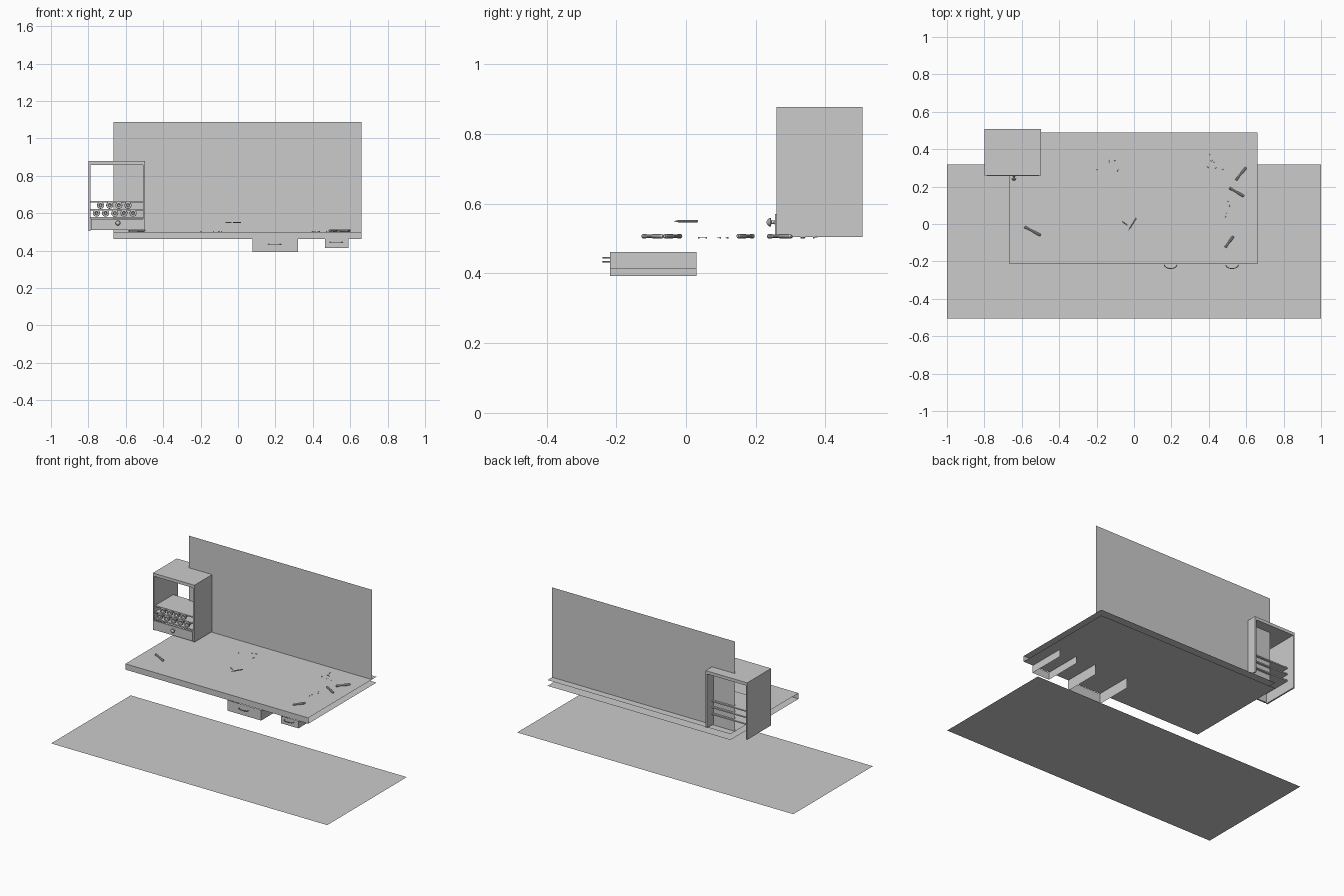
import bpy, bmesh, math, random
from mathutils import Vector

if "Cube" in bpy.data.objects:
    bpy.data.objects.remove(bpy.data.objects["Cube"])
random.seed(4)


def make(name, bm):
    me = bpy.data.meshes.new(name)
    bm.to_mesh(me)
    bm.free()
    ob = bpy.data.objects.new(name, me)
    bpy.context.collection.objects.link(ob)
    return ob


def box(name, x0, x1, y0, y1, z0, z1):
    bm = bmesh.new()
    bmesh.ops.create_cube(bm, size=1)
    for v in bm.verts:
        v.co = ((x0 + x1) / 2 + v.co.x * (x1 - x0),
                (y0 + y1) / 2 + v.co.y * (y1 - y0),
                (z0 + z1) / 2 + v.co.z * (z1 - z0))
    return make(name, bm)


def sheet(name, path, x0, x1):
    """Open (y, z) path swept along x."""
    bm = bmesh.new()
    a = [bm.verts.new((x0, y, z)) for y, z in path]
    b = [bm.verts.new((x1, y, z)) for y, z in path]
    for i in range(len(path) - 1):
        bm.faces.new((a[i], b[i], b[i + 1], a[i + 1]))
    return make(name, bm)


def walls(name, plan, z0, z1):
    """Open (x, y) path raised from z0 to z1."""
    bm = bmesh.new()
    a = [bm.verts.new((x, y, z0)) for x, y in plan]
    b = [bm.verts.new((x, y, z1)) for x, y in plan]
    for i in range(len(plan) - 1):
        bm.faces.new((a[i], a[i + 1], b[i + 1], b[i]))
    return make(name, bm)


def lathe(name, start, axis, profile, sides=12):
    """Profile of (distance along axis, radius) turned around the axis."""
    axis = Vector(axis).normalized()
    u = axis.orthogonal().normalized()
    w = axis.cross(u)
    bm = bmesh.new()
    rings = []
    for d, r in profile:
        rings.append([bm.verts.new(Vector(start) + axis * d + r * (
            u * math.cos(2 * math.pi * i / sides) + w * math.sin(2 * math.pi * i / sides)))
            for i in range(sides)])
    for p, q in zip(rings, rings[1:]):
        for i in range(sides):
            j = (i + 1) % sides
            bm.faces.new((p[i], p[j], q[j], q[i]))
    bm.faces.new(rings[0][::-1])
    bm.faces.new(rings[-1])
    ob = make(name, bm)
    bpy.context.view_layer.objects.active = ob
    ob.select_set(True)
    bpy.ops.object.shade_smooth_by_angle()
    ob.select_set(False)
    return ob


# Floor, worktop (folded sheet with open ends) and back wall
sheet("floor", [(-0.505, 0), (0.318, 0)], -1, 1)
sheet("worktop", [(0.49, 0.5), (-0.215, 0.5), (-0.215, 0.462), (0.49, 0.462)], -0.665, 0.66)
sheet("back_wall", [(0.442, 0.5), (0.442, 1.088)], -0.665, 0.66)

# Drawers under the worktop, open behind and below, with bow handles
for x0, x1, z0 in ((0.078, 0.32, 0.393), (0.465, 0.59, 0.414)):
    walls("under_drawer", [(x0, 0.03), (x0, -0.218), (x1, -0.218), (x1, 0.03)], z0, 0.462)
    cx, cz = (x0 + x1) / 2 - 0.003, (z0 + 0.475) / 2
    cu = bpy.data.curves.new("drawer_handle", 'CURVE')
    cu.dimensions = '3D'
    cu.bevel_depth = 0.0025
    cu.bevel_resolution = 1
    sp = cu.splines.new('POLY')
    sp.points.add(8)
    for i, p in enumerate(sp.points):
        a = math.pi * i / 8
        p.co = (cx - 0.034 * math.cos(a), -0.218 - 0.02 * math.sin(a), cz, 1)
    bpy.context.collection.objects.link(bpy.data.objects.new("drawer_handle", cu))

# Cabinet shell, open at front, back and bottom
X0, X1, Y0, Y1, Z0, Z1 = -0.798, -0.497, 0.259, 0.507, 0.505, 0.878
box("cabinet_left_side", X0, X0 + 0.01, Y0, Y1, Z0, Z1)
box("cabinet_right_side", X1 - 0.01, X1, Y0, Y1, Z0, Z1)
box("cabinet_top", X0 + 0.01, X1 - 0.01, Y0, Y1, Z1 - 0.02, Z1)
for z in (0.575, 0.619, 0.66):
    box("cabinet_shelf", X0 + 0.01, X1 - 0.01, Y0 + 0.01, 0.455, z - 0.004, z + 0.004)

# Cabinet drawer front with mushroom knob
box("cabinet_drawer_front", X0 + 0.012, X1 - 0.012, Y0 - 0.003, Y0 + 0.008, 0.51, 0.57)
lathe("cabinet_knob", (-0.642, 0.256, 0.547), (0, -1, 0),
      [(0, 0.008), (0.003, 0.005), (0.011, 0.005), (0.013, 0.013), (0.018, 0.012),
       (0.023, 0.007), (0.025, 0.002)], 16)

# Two rows of spools with recessed centres
for n, z, x in ((4, 0.642, -0.735), (5, 0.6, -0.757)):
    for i in range(n):
        lathe("spool", (x + 0.049 * i, 0.27, z), (0, 1, 0),
              [(0.012, 0.006), (0, 0.009), (0, 0.018), (0.01, 0.019), (0.014, 0.012),
               (0.06, 0.012), (0.064, 0.019), (0.075, 0.019)], 16)

# Small turned tools lying on the worktop
for a, b in (((-0.585, -0.015), (-0.497, -0.062)), ((0.545, 0.235), (0.6, 0.303)),
             ((0.51, 0.193), (0.588, 0.148)), ((0.488, -0.125), (0.532, -0.065))):
    d = Vector((b[0] - a[0], b[1] - a[1], 0))
    L = d.length
    lathe("hand_tool", (a[0], a[1], 0.507), d,
          [(0, 0.005), (0.04 * L, 0.007), (0.3 * L, 0.005), (0.45 * L, 0.005), (0.55 * L, 0.007),
           (0.92 * L, 0.007), (L, 0.004)], 10)

# Hovering pencil and its loose tip
lathe("pencil", (0.012, 0.032, 0.55), (-0.042, -0.067, 0),
      [(0, 0.004), (0.06, 0.004), (0.078, 0.0006)], 6)
lathe("pencil_stub", (-0.065, 0.015, 0.55), (0.033, -0.024, 0),
      [(0, 0.002), (0.02, 0.004), (0.038, 0.002)], 6)

# Scattered pins
for x, y in ((0.405, 0.365), (0.41, 0.335), (0.4, 0.3), (0.435, 0.295), (0.47, 0.29), (0.43, 0.33),
             (0.5, 0.12), (0.51, 0.1), (0.495, 0.06), (0.49, 0.035), (-0.1, 0.34), (-0.13, 0.33),
             (-0.09, 0.28), (-0.2, 0.29)):
    t = random.uniform(0, 6.28)
    lathe("pin", (x, y, 0.5025), (math.cos(t), math.sin(t), 0),
          [(0, 0.0025), (0.003, 0.0025), (0.004, 0.001), (0.012, 0.0005)], 6)
